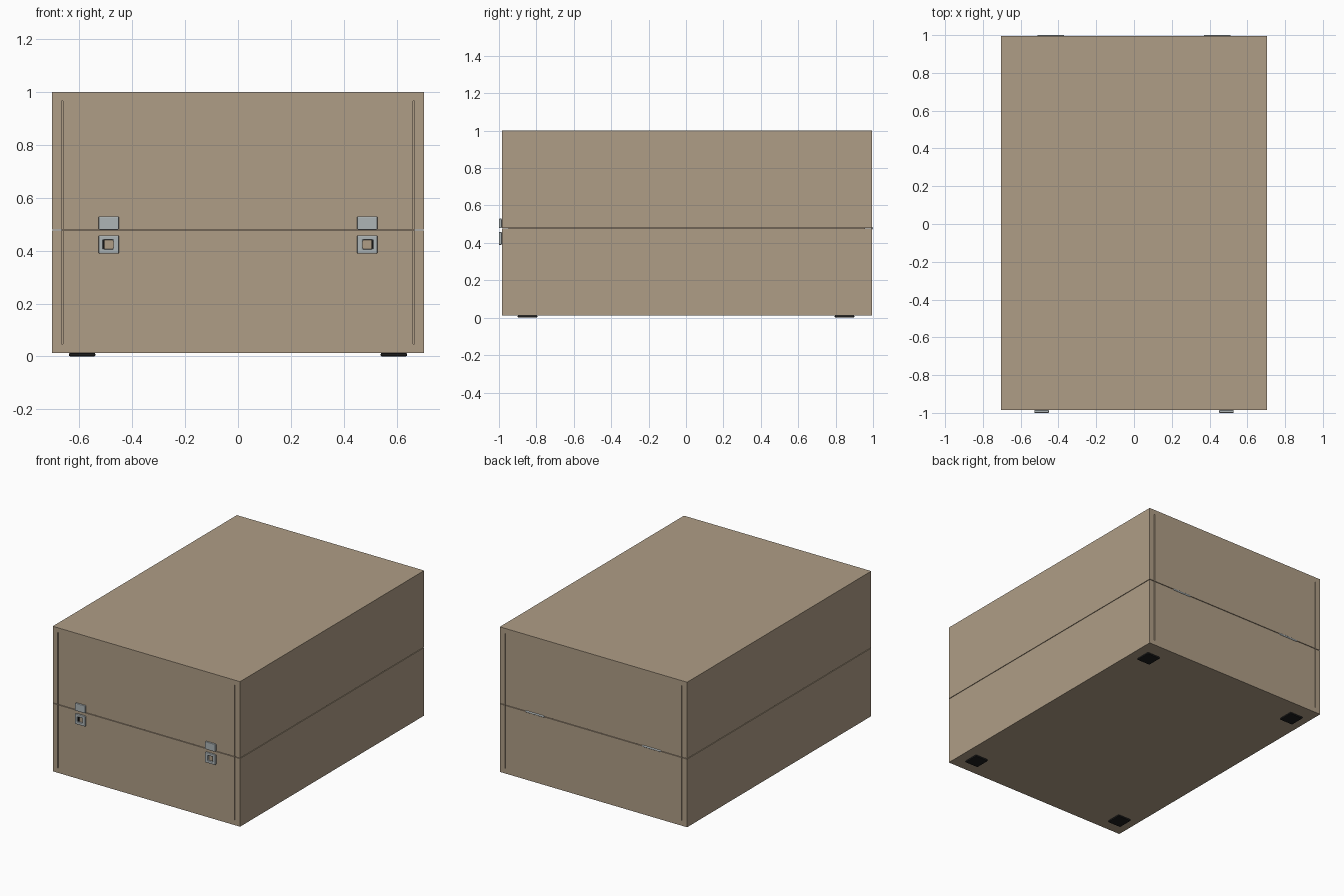
import bpy, bmesh, math
from mathutils import Matrix, Vector

if "Cube" in bpy.data.objects:
    bpy.data.objects.remove(bpy.data.objects["Cube"])


def material(name, rgb):
    m = bpy.data.materials.new(name)
    m.diffuse_color = (*rgb, 1)
    m.use_nodes = True
    m.node_tree.nodes["Principled BSDF"].inputs["Base Color"].default_value = m.diffuse_color
    return m


WOOD = material("wood", (0.43, 0.34, 0.24))
METAL = material("metal", (0.42, 0.46, 0.47))
RUBBER = material("rubber", (0.012, 0.012, 0.012))


def box(name, lo, hi, mat=None):
    """Box between two corners, with its origin at the world origin."""
    lo, hi = Vector(lo), Vector(hi)
    bm = bmesh.new()
    bmesh.ops.create_cube(bm, size=1, matrix=Matrix.Translation((lo + hi) / 2)
                          @ Matrix.Diagonal((*(hi - lo), 1)))
    me = bpy.data.meshes.new(name)
    bm.to_mesh(me)
    bm.free()
    ob = bpy.data.objects.new(name, me)
    bpy.context.collection.objects.link(ob)
    if mat:
        me.materials.append(mat)
    return ob


def cut(ob, lo, hi):
    """Subtract a box from an object and discard the cutter."""
    cutter = box("cutter", lo, hi)
    cutter.hide_render = True
    mod = ob.modifiers.new("cut", 'BOOLEAN')
    mod.operation, mod.solver, mod.object = 'DIFFERENCE', 'EXACT', cutter
    bpy.context.view_layer.objects.active = ob
    bpy.ops.object.modifier_apply(modifier=mod.name)
    bpy.data.objects.remove(cutter)


def finish(ob, bevel=0.0, axes=(True, False, False)):
    if bevel:
        b = ob.modifiers.new("bevel", 'BEVEL')
        b.width, b.segments = bevel, 2
    m = ob.modifiers.new("mirror", 'MIRROR')
    m.use_axis = axes
    return m


# Overall dimensions
W, FRONT, BACK = 0.705, -0.985, 0.995
BOTTOM, TOP, SEAM, GAP, WALL = 0.013, 1.0, 0.478, 0.002, 0.037
IN_LO = (-W + WALL, FRONT + WALL)
IN_HI = (W - WALL, BACK - WALL)


def shell(name, z0, z1, cavity0, cavity1):
    """Hollow case half with joint grooves in front and back."""
    ob = box(name, (-W, FRONT, z0), (W, BACK, z1), WOOD)
    cut(ob, (*IN_LO, cavity0), (*IN_HI, cavity1))
    for x in (-0.665, 0.665):
        for y in (FRONT, BACK):
            cut(ob, (x - 0.0025, y - 0.028, max(0.047, z0 - 0.01)),
                (x + 0.0025, y + 0.028, min(0.967, z1 + 0.01)))
    return ob


# Case halves
shell("case_base", BOTTOM, SEAM - GAP, BOTTOM + WALL, SEAM + 0.1)
shell("case_lid", SEAM + GAP, TOP, SEAM - 0.1, TOP - WALL)

# Inner lip that closes the seam
lip = box("inner_lip", (*IN_LO, 0.455), (*IN_HI, 0.50), WOOD)
cut(lip, (IN_LO[0] + 0.012, IN_LO[1] + 0.012, 0.4),
    (IN_HI[0] - 0.012, IN_HI[1] - 0.012, 0.6))

# Latches: upper plate, lower frame and its release bar
finish(box("latch_plate", (0.451, -1.0, 0.479), (0.528, FRONT, 0.53), METAL), 0.004)
frame = box("latch_frame", (0.451, -1.0, 0.389), (0.528, FRONT, 0.458), METAL)
cut(frame, (0.472, -1.1, 0.406), (0.511, -0.9, 0.441))
finish(frame, 0.004)
finish(box("latch_bar", (0.505, -0.993, 0.406), (0.511, FRONT, 0.441), RUBBER))

# Hinge barrels along the back seam
bm = bmesh.new()
bmesh.ops.create_cone(bm, cap_ends=True, segments=16, radius1=0.006, radius2=0.006,
                      depth=0.14, matrix=Matrix.Translation((0.44, 0.994, SEAM))
                      @ Matrix.Rotation(math.pi / 2, 4, 'Y'))
me = bpy.data.meshes.new("hinge")
bm.to_mesh(me)
bm.free()
me.materials.append(METAL)
hinge = bpy.data.objects.new("hinge", me)
bpy.context.collection.objects.link(hinge)
bpy.context.view_layer.objects.active = hinge
hinge.select_set(True)
bpy.ops.object.shade_smooth_by_angle()
finish(hinge)

# Four rubber feet, mirrored about the case centre
foot = box("feet", (0.54, 0.795, 0), (0.64, 0.90, BOTTOM), RUBBER)
finish(foot, 0.005, (True, True, False))
